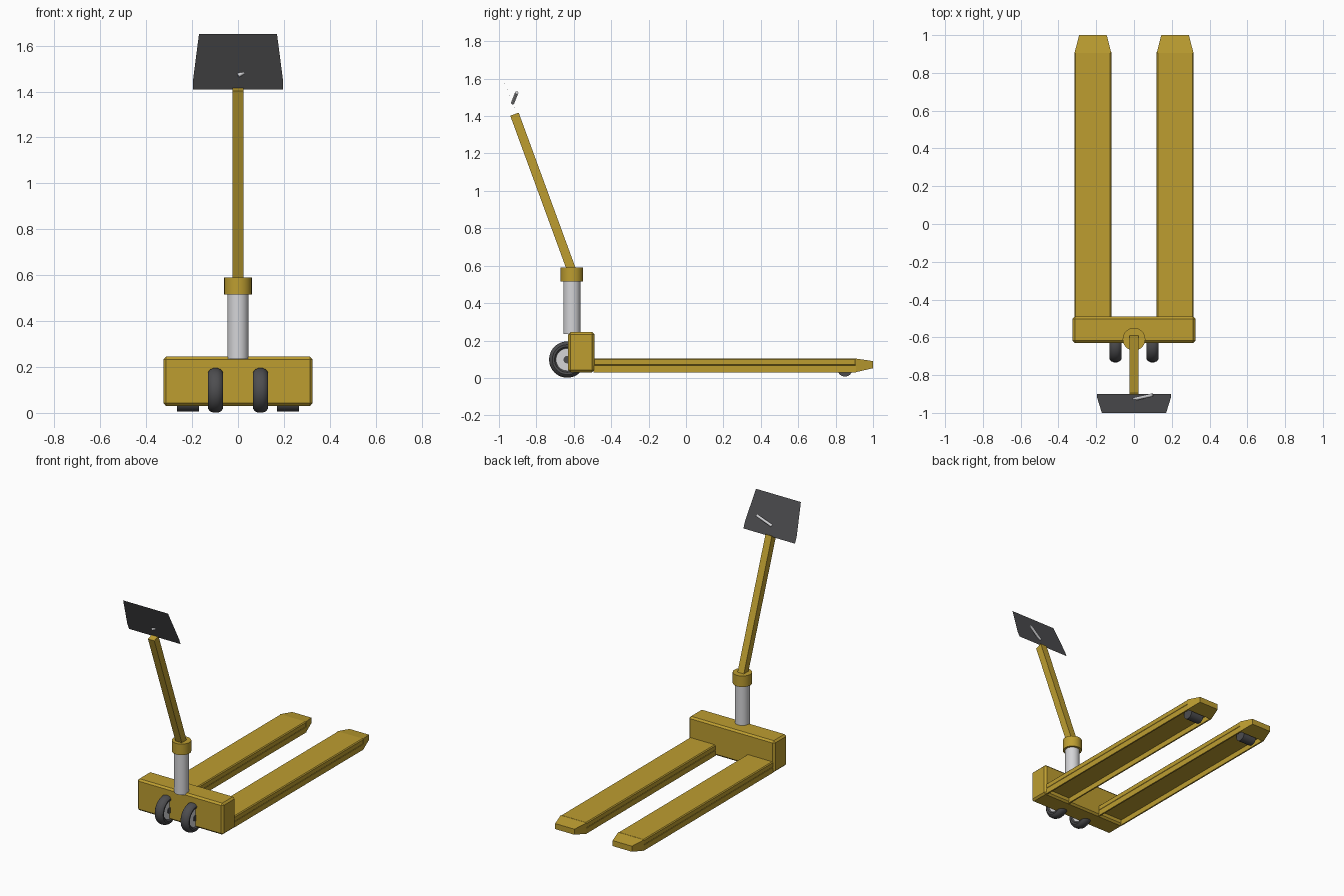
import bpy, bmesh, math
from mathutils import Vector

cube = bpy.data.objects.get("Cube")
if cube:
    bpy.data.objects.remove(cube, do_unlink=True)


def material(name, rgb, rough=0.5):
    mat = bpy.data.materials.new(name)
    mat.use_nodes = True
    mat.diffuse_color = (*rgb, 1)
    bsdf = mat.node_tree.nodes["Principled BSDF"]
    bsdf.inputs["Base Color"].default_value = (*rgb, 1)
    bsdf.inputs["Roughness"].default_value = rough
    return mat


yellow = material("yellow_paint", (0.51, 0.34, 0.03))
silver = material("silver_metal", (0.66, 0.66, 0.68))
dark = material("dark_rubber", (0.075, 0.075, 0.08))


def mesh_object(name, verts, faces, mat):
    mesh = bpy.data.meshes.new(name)
    bm = bmesh.new()
    vs = [bm.verts.new(v) for v in verts]
    for f in faces:
        bm.faces.new([vs[i] for i in f])
    bmesh.ops.recalc_face_normals(bm, faces=bm.faces)
    bm.to_mesh(mesh)
    bm.free()
    obj = bpy.data.objects.new(name, mesh)
    bpy.context.collection.objects.link(obj)
    mesh.materials.append(mat)
    return obj


def smooth(obj):
    bpy.ops.object.select_all(action="DESELECT")
    obj.select_set(True)
    bpy.context.view_layer.objects.active = obj
    bpy.ops.object.shade_smooth_by_angle(angle=math.radians(35))


def loft(name, near, far, mat):
    """Closed solid between two four-cornered ends."""
    faces = [(0, 1, 2, 3), (4, 5, 6, 7)]
    faces += [(i, (i + 1) % 4, (i + 1) % 4 + 4, i + 4) for i in range(4)]
    return mesh_object(name, near + far, faces, mat)


def rect(x0, x1, y, z0, z1):
    return [(x0, y, z0), (x1, y, z0), (x1, y, z1), (x0, y, z1)]


def box(name, xs, ys, zs, mat, bevel=0):
    obj = loft(name, rect(*xs, ys[0], *zs), rect(*xs, ys[1], *zs), mat)
    if bevel:
        mod = obj.modifiers.new("bevel", "BEVEL")
        mod.width = bevel
        mod.segments = 1
    return obj


def rod(name, a, b, radius, mat, sides=32):
    a, b = Vector(a), Vector(b)
    bpy.ops.mesh.primitive_cylinder_add(vertices=sides, radius=radius,
                                        depth=(b - a).length, location=(a + b) / 2)
    obj = bpy.context.object
    obj.name = name
    obj.rotation_euler = (b - a).to_track_quat("Z", "Y").to_euler()
    obj.data.materials.append(mat)
    smooth(obj)
    return obj


def lathe_x(name, profile, centre, mat, sides=40):
    """Closed ring: (x, radius) profile turned about the x axis."""
    n = len(profile)
    verts, faces = [], []
    for s in range(sides):
        a = math.tau * s / sides
        verts += [(centre[0] + x, centre[1] + r * math.cos(a),
                   centre[2] + r * math.sin(a)) for x, r in profile]
        t = (s + 1) % sides
        faces += [(s * n + i, s * n + (i + 1) % n,
                   t * n + (i + 1) % n, t * n + i) for i in range(n)]
    obj = mesh_object(name, verts, faces, mat)
    smooth(obj)
    return obj


# Chassis and mast
box("chassis", (-0.325, 0.325), (-0.63, -0.49), (0.03, 0.245), yellow, 0.012)
rod("lift_cylinder", (0, -0.61, 0.235), (0, -0.61, 0.52), 0.046, silver)
rod("mast_collar", (0, -0.61, 0.515), (0, -0.61, 0.59), 0.06, yellow)

# Tilted square steering arm
low, high = Vector((0, -0.613, 0.58)), Vector((0, -0.917, 1.41))
side = (high - low).normalized().cross(Vector((1, 0, 0))) * 0.024
wide = Vector((0.024, 0, 0))
ends = [[p - wide - side, p + wide - side, p + wide + side, p - wide + side]
        for p in (low, high)]
loft("steering_arm", ends[0], ends[1], yellow)

# Thin handle panel and its lever
outline = [(0.195, -0.90, 1.41), (0.196, -0.917, 1.45), (0.17, -1.0, 1.65)]
panel = outline + [(-x, y, z) for x, y, z in reversed(outline)]
mesh_object("handle_panel", panel, [range(6)], dark)
rod("control_lever", (0.0, -0.927, 1.47), (0.1, -0.905, 1.525), 0.009, silver, 16)

# Steering wheel, fork and roller on each side
half_tyre = [(0.022, 0.06), (0.03, 0.068), (0.032, 0.08), (0.024, 0.091), (0.01, 0.097)]
tyre = half_tyre + [(-x, r) for x, r in reversed(half_tyre)]
for s, label in ((1, "left"), (-1, "right")):
    hub = (s * 0.098, -0.635, 0.098)
    lathe_x(label + "_wheel_tyre", tyre, hub, dark)
    for part, half, radius, mat in (("hub", 0.022, 0.061, silver),
                                    ("axle_cap", 0.026, 0.02, dark)):
        rod(label + "_wheel_" + part, (hub[0] - half, *hub[1:]),
            (hub[0] + half, *hub[1:]), radius, mat)

    mid, half = s * 0.2175, 0.0975
    box(label + "_fork_top", (mid - half, mid + half), (-0.495, 0.91),
        (0.065, 0.105), yellow, 0.006)
    for k, edge in ((-1, "inner"), (1, "outer")):
        xs = sorted((mid + s * k * half, mid + s * k * (half - 0.01)))
        box(f"{label}_fork_{edge}_skirt", xs, (-0.495, 0.91), (0.03, 0.067), yellow)
    loft(label + "_fork_tip", rect(mid - half, mid + half, 0.905, 0.03, 0.104),
         rect(mid - 0.073, mid + 0.073, 1.0, 0.052, 0.09), yellow)
    rod(label + "_fork_roller", (mid - 0.048, 0.85, 0.046),
        (mid + 0.048, 0.85, 0.046), 0.039, dark)
